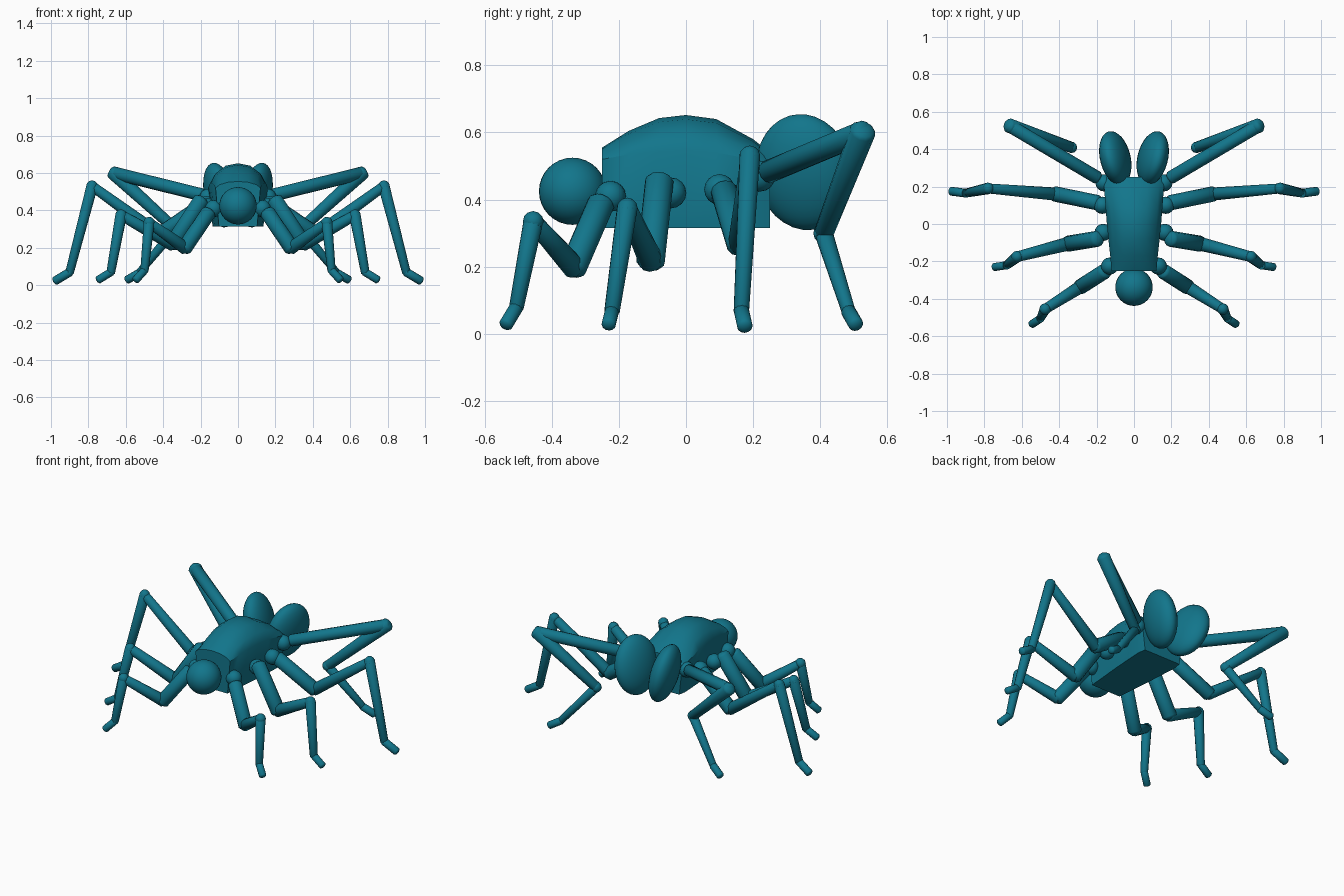
import bpy, bmesh
from math import radians
from mathutils import Vector, Matrix, Euler

cube = bpy.data.objects.get("Cube")
if cube:
    bpy.data.objects.remove(cube, do_unlink=True)

teal = bpy.data.materials.new("teal")
teal.use_nodes = True
teal.diffuse_color = (0.006, 0.18, 0.26, 1)
teal.node_tree.nodes["Principled BSDF"].inputs["Base Color"].default_value = teal.diffuse_color


def finish(name, bm, angle=35):
    bmesh.ops.recalc_face_normals(bm, faces=bm.faces)
    mesh = bpy.data.meshes.new(name)
    bm.to_mesh(mesh)
    bm.free()
    mesh.materials.append(teal)
    ob = bpy.data.objects.new(name, mesh)
    bpy.context.collection.objects.link(ob)
    bpy.ops.object.select_all(action='DESELECT')
    ob.select_set(True)
    bpy.context.view_layer.objects.active = ob
    bpy.ops.object.shade_smooth_by_angle(angle=radians(angle))


def ellipsoid(name, center, radii, rot=(0, 0, 0), seg=32):
    bm = bmesh.new()
    matrix = Matrix.LocRotScale(Vector(center), Euler([radians(a) for a in rot]), Vector(radii))
    bmesh.ops.create_uvsphere(bm, u_segments=seg, v_segments=seg // 2, radius=1, matrix=matrix)
    finish(name, bm)


def limb(name, a, b, ra, rb):
    """Tapered round-ended segment: a sphere whose halves are pulled apart."""
    a, b = Vector(a), Vector(b)
    turn = (b - a).to_track_quat('Z', 'Y')
    bm = bmesh.new()
    bmesh.ops.create_uvsphere(bm, u_segments=12, v_segments=7, radius=1)
    for v in bm.verts:
        top = v.co.z > 0
        p = v.co * (rb if top else ra)
        p.z *= 0.6
        v.co = (b if top else a) + turn @ p
    finish(name, bm, 50)


# Thorax: lofted sections (y, half width, shoulder height, top height)
stations = [(-.25, .12, .52, .555), (-.17, .127, .535, .605), (-.08, .137, .543, .643),
            (0, .145, .545, .652), (.09, .152, .54, .64), (.2, .16, .52, .58), (.25, .15, .5, .54)]
bm = bmesh.new()
rings = []
for y, w, shoulder, top in stations:
    rise = top - shoulder
    half = [(w * .85, .315), (w, shoulder), (w * .82, shoulder + rise * .5), (w * .45, shoulder + rise * .88)]
    outline = half + [(0, top)] + [(-x, z) for x, z in reversed(half)]
    rings.append([bm.verts.new((x, y, z)) for x, z in outline])
for r, q in zip(rings, rings[1:]):
    for i in range(len(r)):
        j = (i + 1) % len(r)
        bm.faces.new((r[i], r[j], q[j], q[i]))
bm.faces.new(rings[0])
bm.faces.new(rings[-1])
finish("thorax", bm)

# Head
ellipsoid("head", (0, -.338, .425), (.1, .1, .1))

# Legs: hip, thigh start, lower knee, upper knee, ankle, toe, then segment radii
legs = {
    "front": [(.13, -.225, .41), (.16, -.255, .385), (.285, -.335, .2), (.475, -.455, .335),
              (.5, -.505, .08), (.545, -.535, .03)],
    "second": [(.165, -.045, .42), (.2, -.08, .45), (.35, -.105, .22), (.625, -.175, .375),
               (.68, -.22, .07), (.745, -.23, .03)],
    "third": [(.17, .1, .43), (.2, .115, .42), (.42, .16, .27), (.78, .19, .53),
              (.9, .165, .07), (.975, .175, .025)],
    "hind": [(.16, .22, .47), (.2, .25, .485), (.665, .525, .6), (.335, .41, .3),
             (.53, .485, .065), (.59, .505, .03)],
}
segments = ["thigh", "shank", "shin", "foot"]
radii = {"front": [.042, .036, .03, .022], "second": [.044, .038, .032, .022],
         "third": [.042, .036, .032, .024], "hind": [.036, .04, .028, .023]}

for side, s in (("left", 1), ("right", -1)):
    # Twin tail lobes
    ellipsoid(side + "_tail_lobe", (s * .1, .352, .482), (.075, .147, .176), (4, s * 12, s * -14))
    for leg, path in legs.items():
        pts = [Vector((s * x, y, z)) for x, y, z in path]
        base = f"{side}_{leg}_leg_"
        ellipsoid(base + "hip", pts[0], (.046, .046, .046), seg=16)
        ellipsoid(base + "joint", pts[3], (.031, .031, .031), seg=12)
        for i, part in enumerate(segments):
            r = radii[leg][i]
            taper = .75 if part in ("shin", "shank") else 1
            limb(base + part, pts[i + 1], pts[i + 2], r, r * taper)
